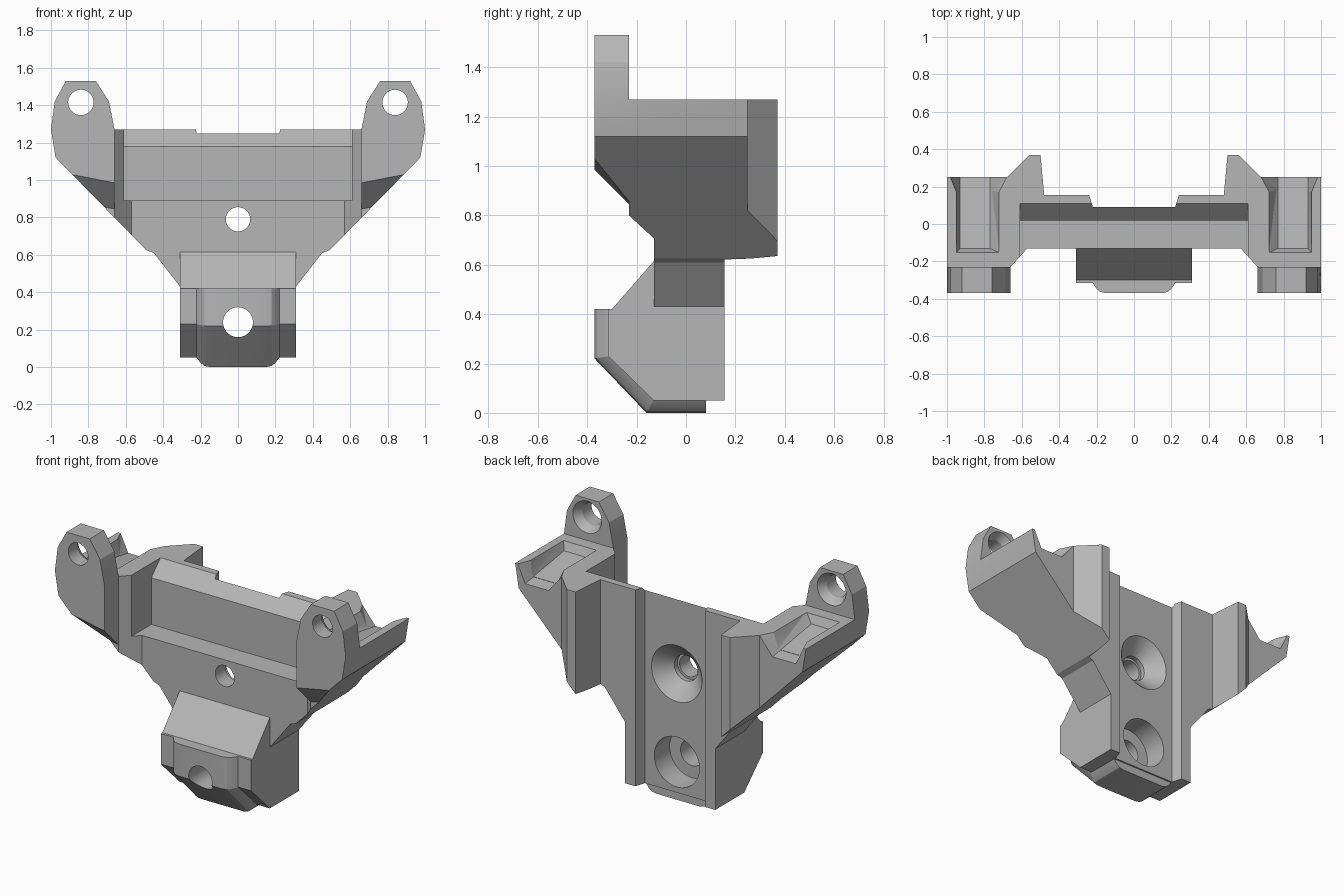
import bpy, bmesh, math
from mathutils import Vector

if "Cube" in bpy.data.objects:
    bpy.data.objects.remove(bpy.data.objects["Cube"], do_unlink=True)

grey = bpy.data.materials.new("plain grey")
grey.use_nodes = True
grey.diffuse_color = (0.47, 0.47, 0.47, 1)
grey.node_tree.nodes["Principled BSDF"].inputs["Base Color"].default_value = (0.47, 0.47, 0.47, 1)


def finish(name, bm):
    bmesh.ops.recalc_face_normals(bm, faces=bm.faces)
    mesh = bpy.data.meshes.new(name)
    bm.to_mesh(mesh)
    bm.free()
    mesh.materials.append(grey)
    obj = bpy.data.objects.new(name, mesh)
    bpy.context.collection.objects.link(obj)
    return obj


def prism(name, pts, axis, lo, hi):
    """Extrude a 2D outline along one axis."""
    def place(p, h):
        c = list(p)
        c.insert(axis, h)
        return c
    bm = bmesh.new()
    face = bm.faces.new([bm.verts.new(place(p, lo)) for p in pts])
    new = bmesh.ops.extrude_face_region(bm, geom=[face])["geom"]
    shift = Vector((0, 0, 0))
    shift[axis] = hi - lo
    bmesh.ops.translate(bm, vec=shift, verts=[v for v in new if isinstance(v, bmesh.types.BMVert)])
    return finish(name, bm)


def hull(name, pts):
    bm = bmesh.new()
    for p in pts:
        bm.verts.new(p)
    out = bmesh.ops.convex_hull(bm, input=bm.verts)
    loose = [g for g in out["geom_interior"] if isinstance(g, bmesh.types.BMVert)]
    bmesh.ops.delete(bm, geom=loose, context="VERTS")
    bmesh.ops.dissolve_limit(bm, angle_limit=0.01, verts=bm.verts, edges=bm.edges)
    return finish(name, bm)


def bore(name, x, z, y0, y1, r0, r1):
    """Round or tapered hole along y, radius r0 at y0 and r1 at y1."""
    pts = [(x + r * math.cos(a), y, z + r * math.sin(a))
           for y, r in ((y0, r0), (y1, r1))
           for a in (math.tau * i / 48 for i in range(48))]
    return hull(name, pts)


def combine(target, tool, operation):
    mod = target.modifiers.new("combine", "BOOLEAN")
    mod.operation = operation
    mod.solver = "EXACT"
    mod.object = tool
    bpy.ops.object.select_all(action="DESELECT")
    bpy.context.view_layer.objects.active = target
    target.select_set(True)
    bpy.ops.object.modifier_apply(modifier=mod.name)
    bpy.data.objects.remove(tool, do_unlink=True)


def mirrored(half):
    return half + [(-x, v) for x, v in reversed(half)]


# Main body: plan outline crossed with the front outline
plan = [(0.57, -0.13), (0.66, -0.23), (0.66, -0.37), (1.02, -0.37), (1.02, 0.25),
        (0.68, 0.25), (0.56, 0.37), (0.5, 0.37), (0.48, 0.155), (0.24, 0.155), (0.22, 0.09)]
front = [(0.31, 0.05), (0.31, 0.43), (0.45, 0.61), (0.49, 0.625), (0.975, 1.12),
         (1.0, 1.27), (0.98, 1.42), (0.92, 1.53), (0.76, 1.53), (0.69, 1.42), (0.66, 1.27)]
body = prism("bracket_body", mirrored(plan), 2, -0.1, 1.7)
combine(body, prism("front_outline", mirrored(front), 1, -0.6, 0.6), "INTERSECT")

# Space behind the ears, and the stepped front recess with its sloped lip
combine(body, prism("ear_back_cut", [(-0.23, 1.27), (0.6, 1.27), (0.6, 1.8), (-0.23, 1.8)],
                    0, -1.2, 1.2), "DIFFERENCE")
combine(body, prism("recess_cut", [(-0.5, 0.89), (0.02, 0.89), (0.02, 1.18), (0.13, 1.29), (-0.5, 1.29)],
                    0, -0.61, 0.61), "DIFFERENCE")

# Lower mounting block
block = [(-0.13, 0.615), (-0.3, 0.42), (-0.315, 0.42), (-0.315, 0.23), (-0.13, 0.05), (0, 0.05), (0, 0.615)]
combine(body, prism("lower_block", block, 0, -0.31, 0.31), "UNION")

# Rounded boss on the block's front and underside
inner = [(-0.31, 0.42), (-0.31, 0.23), (-0.13, 0.055), (0.08, 0.055)]
outer = [(-0.37, 0.42), (-0.37, 0.22), (-0.16, 0), (0.08, 0)]
boss = []
for (y0, z0), (y1, z1) in zip(inner, outer):
    for x, t in ((0.225, 0), (0.2, 0.6), (0.18, 0.88), (0.15, 1)):
        for s in (-1, 1):
            boss.append((s * x, y0 + (y1 - y0) * t, z0 + (z1 - z0) * t))
combine(body, hull("front_boss", boss), "UNION")

for s in (-1, 1):
    # Bevel under each ear
    wedge = []
    for x in (0.6, 1.1):
        rise = 0.195 * (x - 0.66)
        wedge += [(s * x, -0.45, 1.065 + rise), (s * x, -0.23, 0.845 + rise),
                  (s * x, -0.23, 0.5), (s * x, -0.45, 0.5)]
    combine(body, hull("ear_bevel_cut", wedge), "DIFFERENCE")

    # Tapered trough in the wing top, flared at its open back end
    trough = [(s * x, y, z) for x, y, z in (
        (0.72, -0.155, 1.275), (0.95, -0.155, 1.275), (0.77, -0.13, 1.22), (0.93, -0.13, 1.22),
        (0.72, 0.26, 1.275), (0.95, 0.26, 1.275), (0.77, 0.26, 1.16), (0.93, 0.26, 1.16))]
    combine(body, hull("trough_cut", trough), "DIFFERENCE")
    flare = [(s * x, y, z) for x, y, z in (
        (0.72, 0.17, 1.275), (0.95, 0.17, 1.275), (0.675, 0.255, 1.275), (0.985, 0.255, 1.275),
        (0.77, 0.17, 1.172), (0.93, 0.17, 1.172), (0.77, 0.255, 1.16), (0.93, 0.255, 1.16))]
    combine(body, hull("trough_flare_cut", flare), "DIFFERENCE")

    # Ear holes with a countersunk back
    combine(body, bore("ear_hole", s * 0.84, 1.415, -0.5, -0.1, 0.068, 0.068), "DIFFERENCE")
    combine(body, bore("ear_countersink", s * 0.84, 1.415, -0.28, -0.22, 0.068, 0.105), "DIFFERENCE")

# Upper screw hole with countersink, lower one with counterbore
combine(body, bore("upper_hole", 0, 0.79, -0.5, 0.5, 0.065, 0.065), "DIFFERENCE")
combine(body, bore("upper_step", 0, 0.79, -0.03, 0.06, 0.08, 0.08), "DIFFERENCE")
combine(body, bore("upper_countersink", 0, 0.79, 0, 0.1, 0.08, 0.185), "DIFFERENCE")
combine(body, bore("lower_hole", 0, 0.24, -0.5, 0.5, 0.08, 0.08), "DIFFERENCE")
combine(body, bore("lower_counterbore", 0, 0.24, -0.06, 0.2, 0.155, 0.155), "DIFFERENCE")

# Smooth only the round parts
bpy.ops.object.select_all(action="DESELECT")
body.select_set(True)
bpy.context.view_layer.objects.active = body
bpy.ops.object.shade_smooth_by_angle(angle=math.radians(20))
